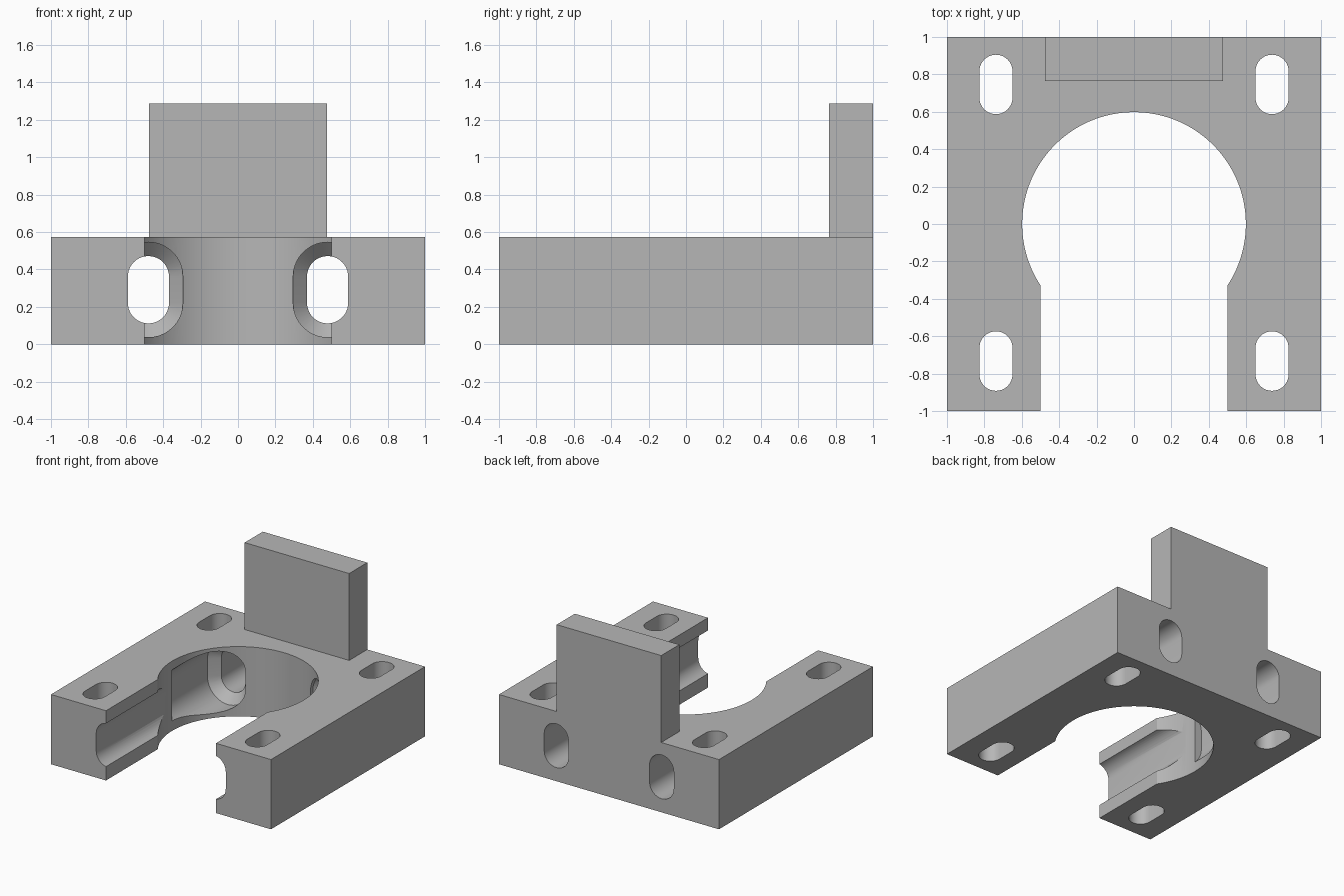
import bpy, bmesh
from math import sin, cos, pi, asin, radians

cube = bpy.data.objects.get("Cube")
if cube:
    bpy.data.objects.remove(cube)

HEIGHT, TOP = 0.573, 1.287
BORE, GAP = 0.598, 0.5

grey = bpy.data.materials.new("plain grey")
grey.use_nodes = True
grey.diffuse_color = (0.47, 0.47, 0.47, 1)
grey.node_tree.nodes["Principled BSDF"].inputs["Base Color"].default_value = (0.47, 0.47, 0.47, 1)


def loft(name, rings):
    """Closed solid through a list of matching point rings."""
    bm = bmesh.new()
    loops = [[bm.verts.new(p) for p in ring] for ring in rings]
    n = len(loops[0])
    for a, b in zip(loops, loops[1:]):
        for i in range(n):
            j = (i + 1) % n
            bm.faces.new((a[i], a[j], b[j], b[i]))
    bm.faces.new(loops[0])
    bm.faces.new(loops[-1])
    bmesh.ops.recalc_face_normals(bm, faces=bm.faces)
    mesh = bpy.data.meshes.new(name)
    bm.to_mesh(mesh)
    bm.free()
    mesh.materials.append(grey)
    obj = bpy.data.objects.new(name, mesh)
    bpy.context.collection.objects.link(obj)
    return obj


def stadium(cu, cv, r, half, steps=20):
    """Rounded slot outline, long in v."""
    pts = []
    for k, sign in ((0, 1), (1, -1)):
        for i in range(steps + 1):
            a = k * pi + pi * i / steps
            pts.append((cu + r * cos(a), cv + sign * half + r * sin(a)))
    return pts


# Body: block with a round bore opening to the front
start = -asin(GAP / BORE)
steps = 96
sweep = 2 * (pi + start)
arc = []
for i in range(steps + 1):
    a = -pi / 2 - start + sweep * i / steps
    arc.append((BORE * cos(a), BORE * sin(a)))
outline = [(-GAP, -1), (-1, -1), (-1, 1), (1, 1), (1, -1), (GAP, -1)] + arc
body = loft("clamp_body", [[(x, y, z) for x, y in outline] for z in (0, HEIGHT)])

cutters = []
for side in (-1, 1):
    # Vertical mounting slots
    for y in (0.746, -0.733):
        ring = stadium(side * 0.738, y, 0.0885, 0.0705)
        cutters.append(loft("mounting_slot_cutter",
                            [[(u, v, z) for u, v in ring] for z in (-0.1, HEIGHT + 0.1)]))
    # Lengthwise slots, widened inside the bore with a chamfered seat
    stations = ((-1.1, 0.11), (0, 0.11), (0, 0.184), (0.55, 0.184), (0.624, 0.11), (1.1, 0.11))
    cutters.append(loft("bolt_slot_cutter",
                        [[(u, y, v) for u, v in stadium(side * 0.479, 0.2915, r, 0.07)]
                         for y, r in stations]))

for c in cutters:
    c.hide_render = True
    mod = body.modifiers.new("cut", 'BOOLEAN')
    mod.operation = 'DIFFERENCE'
    mod.solver = 'EXACT'
    mod.object = c

# Apply the cuts and remove the cutters
bpy.context.view_layer.update()
evaluated = body.evaluated_get(bpy.context.evaluated_depsgraph_get())
mesh = bpy.data.meshes.new_from_object(evaluated)
body.modifiers.clear()
body.data = mesh
for c in cutters:
    bpy.data.objects.remove(c)

# Upright plate on the rear edge
corners = [(-0.475, 0.765), (0.475, 0.765), (0.475, 1), (-0.475, 1)]
loft("upright_plate", [[(x, y, z) for x, y in corners] for z in (HEIGHT, TOP)])

# Smooth the curved walls, keep the edges sharp
bpy.ops.object.select_all(action='DESELECT')
body.select_set(True)
bpy.context.view_layer.objects.active = body
bpy.ops.object.shade_smooth_by_angle(angle=radians(25))
